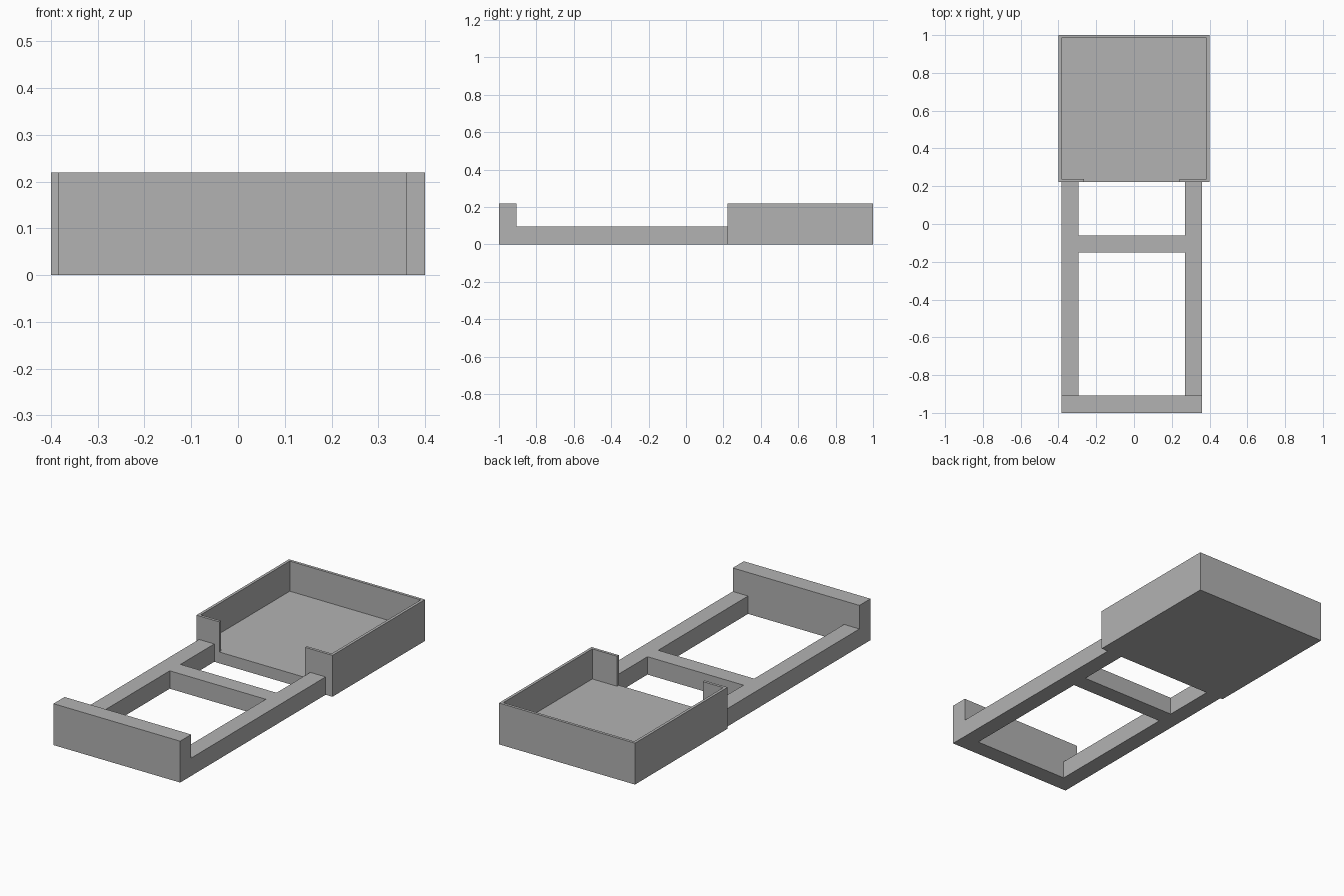
import bpy
from mathutils import Vector

if "Cube" in bpy.data.objects:
    bpy.data.objects.remove(bpy.data.objects["Cube"], do_unlink=True)

grey = bpy.data.materials.new("plain_grey")
colour = (0.448, 0.448, 0.448, 1)
grey.diffuse_color = colour
grey.use_nodes = True
grey.node_tree.nodes["Principled BSDF"].inputs["Base Color"].default_value = colour


def box(name, x, y, z):
    """Box spanning the given (low, high) range on each axis."""
    bpy.ops.mesh.primitive_cube_add(size=1)
    ob = bpy.context.object
    ob.name = ob.data.name = name
    for v in ob.data.vertices:
        v.co = Vector([r[0] if c < 0 else r[1] for c, r in zip(v.co, (x, y, z))])
    ob.data.materials.append(grey)
    return ob


def carve(ob, *cutters):
    """Cut boxes out of a solid, then remove the cutters."""
    for spans in cutters:
        cutter = box("cutter", *spans)
        cutter.hide_render = True
        mod = ob.modifiers.new("cut", "BOOLEAN")
        mod.operation = "DIFFERENCE"
        mod.solver = "EXACT"
        mod.object = cutter
        bpy.context.view_layer.objects.active = ob
        bpy.ops.object.modifier_apply(modifier=mod.name)
        bpy.data.objects.remove(cutter, do_unlink=True)


height, wall, floor = 0.22, 0.015, 0.06
rail_top = 0.095
joint = 0.222           # where the frame meets the tray
through = (-1, 1)       # span that cuts right through

# Open tray with a gap in its front wall
tray = box("tray", (-0.4, 0.4), (joint, 1), (0, height))
carve(tray,
      ((-0.4 + wall, 0.4 - wall), (joint + wall, 1 - wall), (floor, 1)),
      ((-0.265, 0.24), (0, 0.5), (floor, 1)))

# Frame: low rails and crossbar with a raised end wall
frame = box("rail_frame", (-0.385, 0.36), (-1, joint), (0, height))
inner = (-0.295, 0.27)
carve(frame,
      (through, (-0.907, 1), (rail_top, 1)),
      (inner, (-0.907, -0.152), through),
      (inner, (-0.062, 1), through))
